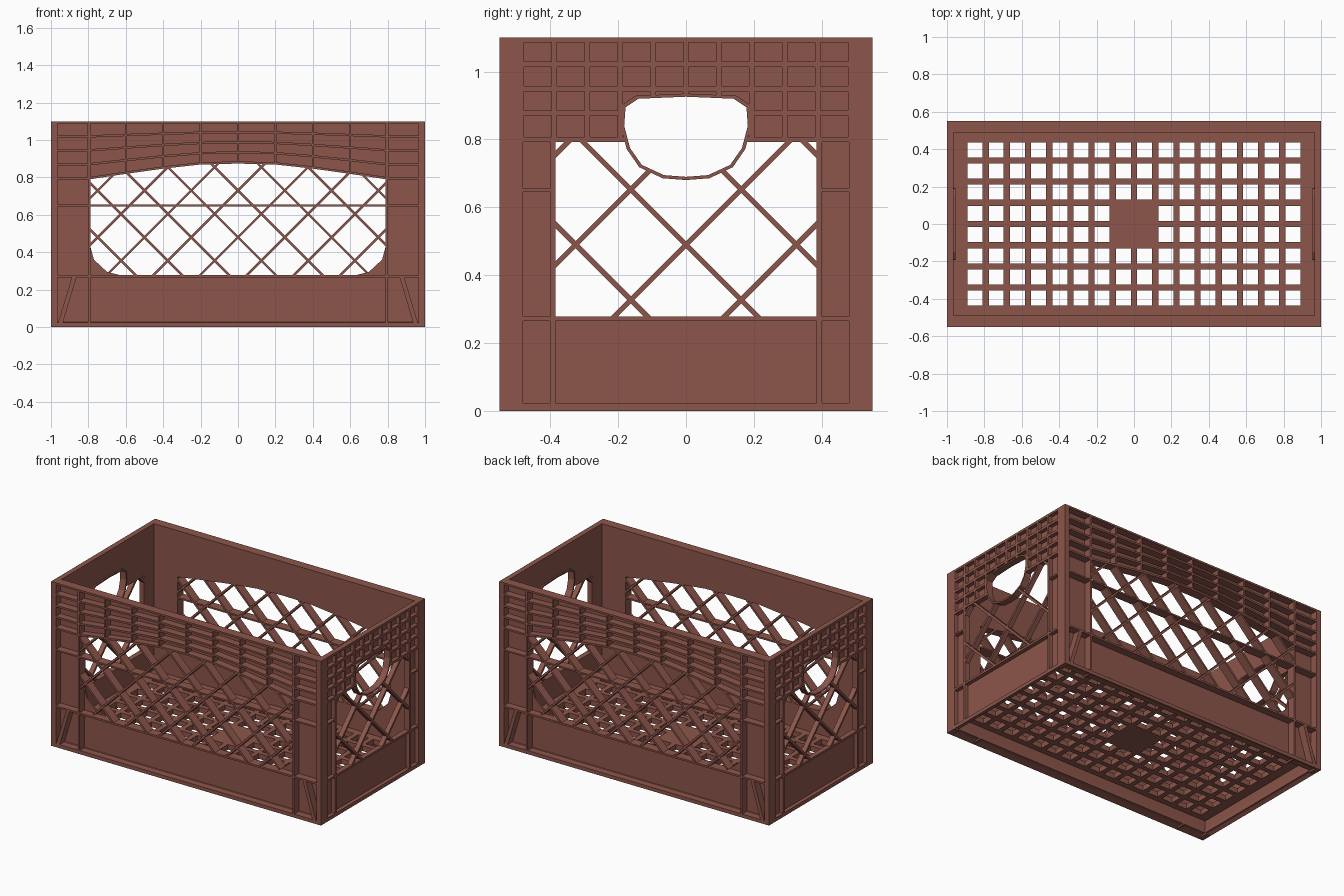
import bpy, bmesh, math

if "Cube" in bpy.data.objects:
    bpy.data.objects.remove(bpy.data.objects["Cube"])

mat = bpy.data.materials.new("brown plastic")
mat.diffuse_color = (0.262, 0.093, 0.070, 1)
mat.use_nodes = True
mat.node_tree.nodes["Principled BSDF"].inputs["Base Color"].default_value = mat.diffuse_color

# wall planes: (u along wall, v height, d distance outward)
FRONT = lambda u, v, d: (u, -d, v)
SIDE = lambda u, v, d: (d, u, v)
FLOOR = lambda u, v, d: (u, v, d)


def clip(poly, a, b, sign):
    """Keep the part of a convex polygon on one side of line a-b."""
    def s(p):
        return sign * ((b[0]-a[0])*(p[1]-a[1]) - (b[1]-a[1])*(p[0]-a[0]))
    out = []
    for i, p in enumerate(poly):
        q = poly[(i + 1) % len(poly)]
        sp, sq = s(p), s(q)
        if sp >= 0:
            out.append(p)
        if sp * sq < 0:
            t = sp / (sp - sq)
            out.append((p[0] + (q[0]-p[0])*t, p[1] + (q[1]-p[1])*t))
    return out


def split(poly, hole):
    """Return the part inside a convex hole and the pieces outside it."""
    outs = []
    for i, a in enumerate(hole):
        b = hole[(i + 1) % len(hole)]
        outs.append(clip(poly, a, b, -1))
        poly = clip(poly, a, b, 1)
    return poly, outs


def inside(polys, shape):
    return [split(p, shape)[0] for p in polys]


def outside(polys, shape):
    return [o for p in polys for o in split(p, shape)[1]]


def area(p):
    return abs(sum(p[i-1][0]*p[i][1] - p[i][0]*p[i-1][1] for i in range(len(p)))) / 2


def rect(u0, u1, v0, v1):
    return [(u0, v0), (u1, v0), (u1, v1), (u0, v1)]


def bar(p, q, w):
    dx, dy = q[0]-p[0], q[1]-p[1]
    k = w / 2 / math.hypot(dx, dy)
    nx, ny = -dy*k, dx*k
    return [(p[0]-nx, p[1]-ny), (q[0]-nx, q[1]-ny), (q[0]+nx, q[1]+ny), (p[0]+nx, p[1]+ny)]


def finish(bm, name, mirror=None):
    bmesh.ops.recalc_face_normals(bm, faces=bm.faces)
    me = bpy.data.meshes.new(name)
    bm.to_mesh(me)
    bm.free()
    me.materials.append(mat)
    ob = bpy.data.objects.new(name, me)
    bpy.context.collection.objects.link(ob)
    if mirror is not None:
        m = ob.modifiers.new("mirror", 'MIRROR')
        m.use_axis = [i == mirror for i in range(3)]
        m.use_clip = False
        m.use_mirror_merge = False


def solid(name, polys, place, d0, d1, mirror=None):
    """Extrude flat polygons into plates on a wall plane."""
    bm = bmesh.new()
    for p in polys:
        if len(p) < 3 or area(p) < 1e-6:
            continue
        lo = [bm.verts.new(place(u, v, d0)) for u, v in p]
        hi = [bm.verts.new(place(u, v, d1)) for u, v in p]
        bm.faces.new(lo[::-1])
        bm.faces.new(hi)
        for i in range(len(p)):
            j = (i + 1) % len(p)
            bm.faces.new((lo[i], lo[j], hi[j], hi[i]))
    finish(bm, name, mirror)


def lattice(step, vc, w, n=16):
    out = []
    for k in range(-n, n + 1):
        for s in (1, -1):
            c = k * step
            out.append(bar((c - 1.2*s, vc - 1.2), (c + 1.2*s, vc + 1.2), w))
    return out


# ---- long walls (front and back) ----
XS = [i * 0.2 for i in range(-5, 6)]
ARCH = {0: 0.88, 1: 0.875, 2: 0.853, 3: 0.825, 4: 0.795, 5: 0.795}
arch = lambda x: ARCH[round(abs(x) * 5)]
window = [(0.6, 0.27), (0.70, 0.295), (0.77, 0.36), (0.795, 0.45)]
window += [(x * 0.995, arch(x)) for x in reversed(XS[1:-1])]
window += [(-0.795, 0.45), (-0.77, 0.36), (-0.70, 0.295), (-0.6, 0.27)]
YI, YO, XI, XO = 0.488, 0.55, 0.965, 1.0

solid("long_wall_skin", outside([rect(-1, 1, 0.015, 1.1)], window), FRONT, YI, YI + 0.012, 1)
solid("long_wall_lattice", inside(lattice(0.25, 0.48, 0.013), window), FRONT, YI, YO - 0.003, 1)

ribs = [rect(-1, 1, 1.088, 1.1), rect(-1, 1, 0.644, 0.654), rect(-1, 1, 0.265, 0.277),
        rect(-1, 1, 0.012, 0.024)]
for s in (-1, 1):
    for c in (0.795, 0.994):
        ribs.append(rect(s*c - 0.006, s*c + 0.006, 0, 1.1))
    ribs.append(bar((s*0.95, 0.02), (s*0.875, 0.27), 0.024))
for x in XS:                       # upright ribs of the top band
    ribs.append(rect(max(x - 0.005, -1), min(x + 0.005, 1), arch(x), 1.1))
for k in range(1, 5):              # arched rows of the top band
    row = [(x, 1.094 - k / 4 * (1.094 - arch(x))) for x in XS]
    ribs += [bar(a, b, 0.012) for a, b in zip(row, row[1:])]
solid("long_wall_ribs", ribs, FRONT, YI, YO, 1)

# ---- short walls (left and right) ----
half = [(0.182, 0.84), (0.178, 0.895), (0.14, 0.92)]
low = [(0.165, 0.775), (0.13, 0.725), (0.065, 0.695)]
handle = half + [(0, 0.926)] + [(-u, v) for u, v in reversed(half)]
handle += [(-u, v) for u, v in low] + [(0, 0.69)] + low[::-1]
grip = [(u * 1.06, 0.81 + (v - 0.81) * 1.08) for u, v in handle]
opening = rect(-0.385, 0.385, 0.27, 0.8)

skin = outside(outside([rect(-0.55, 0.55, 0.015, 1.1)], opening), handle)
solid("short_wall_skin", skin, SIDE, XI, XI + 0.009, 0)
net = outside(inside(lattice(0.325, 0.49, 0.015), opening), handle)
solid("short_wall_lattice", net, SIDE, XI, XO - 0.003, 0)
solid("handle_rim", outside([grip], handle), SIDE, XI - 0.01, XO, 0)

ribs = [rect(-0.55, 0.55, 1.085, 1.1), rect(-0.55, 0.55, 0.265, 0.279),
        rect(-0.55, 0.55, 0.012, 0.024)]
for s in (-1, 1):
    ribs.append(rect(s*0.515 - 0.035, s*0.515 + 0.035, 0, 1.1))
    ribs.append(rect(s*0.3925 - 0.008, s*0.3925 + 0.008, 0.015, 0.8))
    ribs.append(rect(s*0.44 - 0.045, s*0.44 + 0.045, 0.645, 0.655))
for v in (0.80, 0.878, 0.949, 1.022):
    ends = [(-0.5, -0.17), (0.17, 0.5)] if v < 0.81 else [(-0.5, 0.5)]
    ribs += [rect(a, b, v - 0.008, v + 0.008) for a, b in ends]
for i in range(11):
    u = -0.485 + i * 0.097
    ribs.append(rect(u - 0.008, u + 0.008, 0.80, 1.1))
solid("short_wall_ribs", outside(ribs, handle), SIDE, XI, XO, 0)

# ---- floor grid with a solid centre pad ----
P, C = 0.1133, 0.08
bars = outside([rect(-0.97, 0.97, -0.49, 0.49)], rect(-0.89, 0.89, -0.437, 0.437))
for i in range(-7, 8):
    bars.append(rect(i*P - (P-C)/2, i*P + (P-C)/2, -0.44, 0.44))
for j in range(-3, 4):
    bars.append(rect(-0.89, 0.89, j*P - (P-C)/2, j*P + (P-C)/2))
bars.append(rect(-0.127, 0.127, -0.127, 0.127))
solid("floor_grid", bars, FLOOR, 0.085, 0.12)

# ---- base lip: sloping underside from the outer edge up to the floor ----
bm = bmesh.new()
loops = []
for x, y, z in ((1, 0.55, 0.02), (1, 0.55, 0), (0.98, 0.515, 0.012), (0.965, 0.488, 0.04), (0.955, 0.475, 0.09)):
    loops.append([bm.verts.new((sx*x, sy*y, z)) for sx, sy in ((-1, -1), (1, -1), (1, 1), (-1, 1))])
for a, b in zip(loops, loops[1:]):
    for i in range(4):
        j = (i + 1) % 4
        bm.faces.new((a[i], a[j], b[j], b[i]))
finish(bm, "base_lip")
